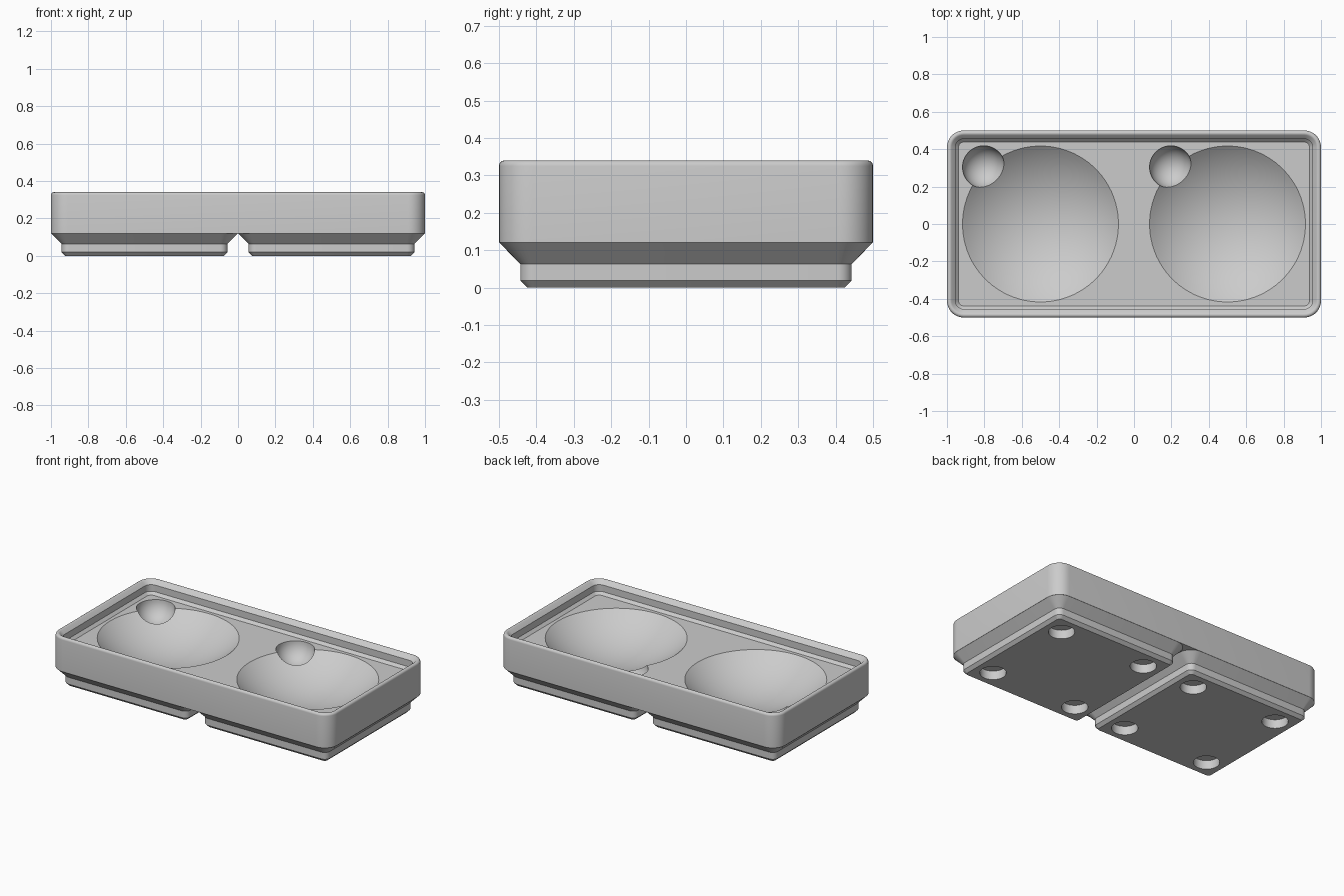
import bpy, bmesh, math

if "Cube" in bpy.data.objects:
    bpy.data.objects.remove(bpy.data.objects["Cube"])

FLOOR = 0.255      # tray floor height
BASE = 0.12        # bottom of the outer wall

grey = bpy.data.materials.new("warm_free_grey")
grey.name = "plain_grey"
grey.diffuse_color = (0.6, 0.6, 0.6, 1)
grey.use_nodes = True
grey.node_tree.nodes["Principled BSDF"].inputs["Base Color"].default_value = grey.diffuse_color


def ring(bm, hx, hy, r, z, cx, cy, n):
    """Rounded rectangle outline; r == hx == hy gives a circle."""
    verts = []
    for k, (sx, sy) in enumerate([(1, 1), (-1, 1), (-1, -1), (1, -1)]):
        for i in range(n):
            a = math.pi / 2 * (k + (i + (0.5 if r == hx else 0)) / (n if r == hx else n - 1))
            verts.append(bm.verts.new((cx + sx * (hx - r) + r * math.cos(a),
                                       cy + sy * (hy - r) + r * math.sin(a), z)))
    return verts


def loft(name, sections, cx=0, cy=0, n=10):
    """Closed solid through a stack of (hx, hy, radius, z) outlines."""
    bm = bmesh.new()
    rings = [ring(bm, *s, cx, cy, n) for s in sections]
    for a, b in zip(rings, rings[1:]):
        for i in range(len(a)):
            j = (i + 1) % len(a)
            bm.faces.new((a[i], a[j], b[j], b[i]))
    bm.faces.new(rings[0][::-1])
    bm.faces.new(rings[-1])
    bmesh.ops.recalc_face_normals(bm, faces=bm.faces[:])
    me = bpy.data.meshes.new(name)
    bm.to_mesh(me)
    bm.free()
    me.materials.append(grey)
    ob = bpy.data.objects.new(name, me)
    bpy.context.collection.objects.link(ob)
    return ob


def lathe(name, profile, cx, cy, n=16):
    return loft(name, [(r, r, r, z) for r, z in profile], cx, cy, n)


def boolean(target, tool, operation):
    m = target.modifiers.new(operation.lower(), 'BOOLEAN')
    m.operation, m.solver, m.object = operation, 'EXACT', tool
    bpy.context.view_layer.objects.active = target
    bpy.ops.object.modifier_apply(modifier=m.name)
    bpy.data.objects.remove(tool)


def cap(rim, depth, steps):
    """Spherical dish profile from the bottom up, ending above the floor."""
    R = (rim * rim + depth * depth) / (2 * depth)
    end = math.asin(min(1, rim / R))
    pts = [(R * math.sin(end * t / steps), FLOOR - depth + R * (1 - math.cos(end * t / steps)))
           for t in range(1, steps + 1)]
    return [(0.002, FLOOR - depth)] + pts + [(rim, FLOOR + 0.03)]


# Tray body: outer wall, rounded rim, stepped stacking lip, floor
wall = [(0, BASE), (0, 0.325)]
wall += [(0.0144 * (1 - math.cos(a)), 0.3255 + 0.0144 * math.sin(a))
         for a in [math.radians(d) for d in (22.5, 45, 67.5, 90, 112.5, 135)]]
wall += [(0.045, 0.315), (0.045, FLOOR + 0.017), (0.062, FLOOR)]
tray = loft("tray", [(1 - i, 0.5 - i, 0.09 - i, z) for i, z in wall])

# Two stepped feet, each with four round sockets underneath
for cx in (-0.5, 0.5):
    foot = loft("foot", [(h, h, r, z) for h, r, z in (
        (0.424, 0.019, 0), (0.443, 0.038, 0.019), (0.443, 0.038, 0.063),
        (0.499, 0.089, BASE), (0.48, 0.07, BASE + 0.03))], cx)
    for sx in (-1, 1):
        for sy in (-1, 1):
            socket = lathe("socket", [(0.077, -0.02), (0.077, 0.057)],
                           cx + sx * 0.31, sy * 0.31, 10)
            boolean(foot, socket, 'DIFFERENCE')
    boolean(tray, foot, 'UNION')

# Dished bowls with a small finger notch at the back left of each
for cx in (-0.5, 0.5):
    boolean(tray, lathe("bowl", cap(0.417, 0.155, 16), cx, 0, 20), 'DIFFERENCE')
    boolean(tray, lathe("notch", cap(0.114, 0.114, 12), cx - 0.303, 0.304, 12), 'DIFFERENCE')

bpy.ops.object.select_all(action='DESELECT')
tray.select_set(True)
bpy.context.view_layer.objects.active = tray
bpy.ops.object.shade_smooth_by_angle(angle=math.radians(28))
